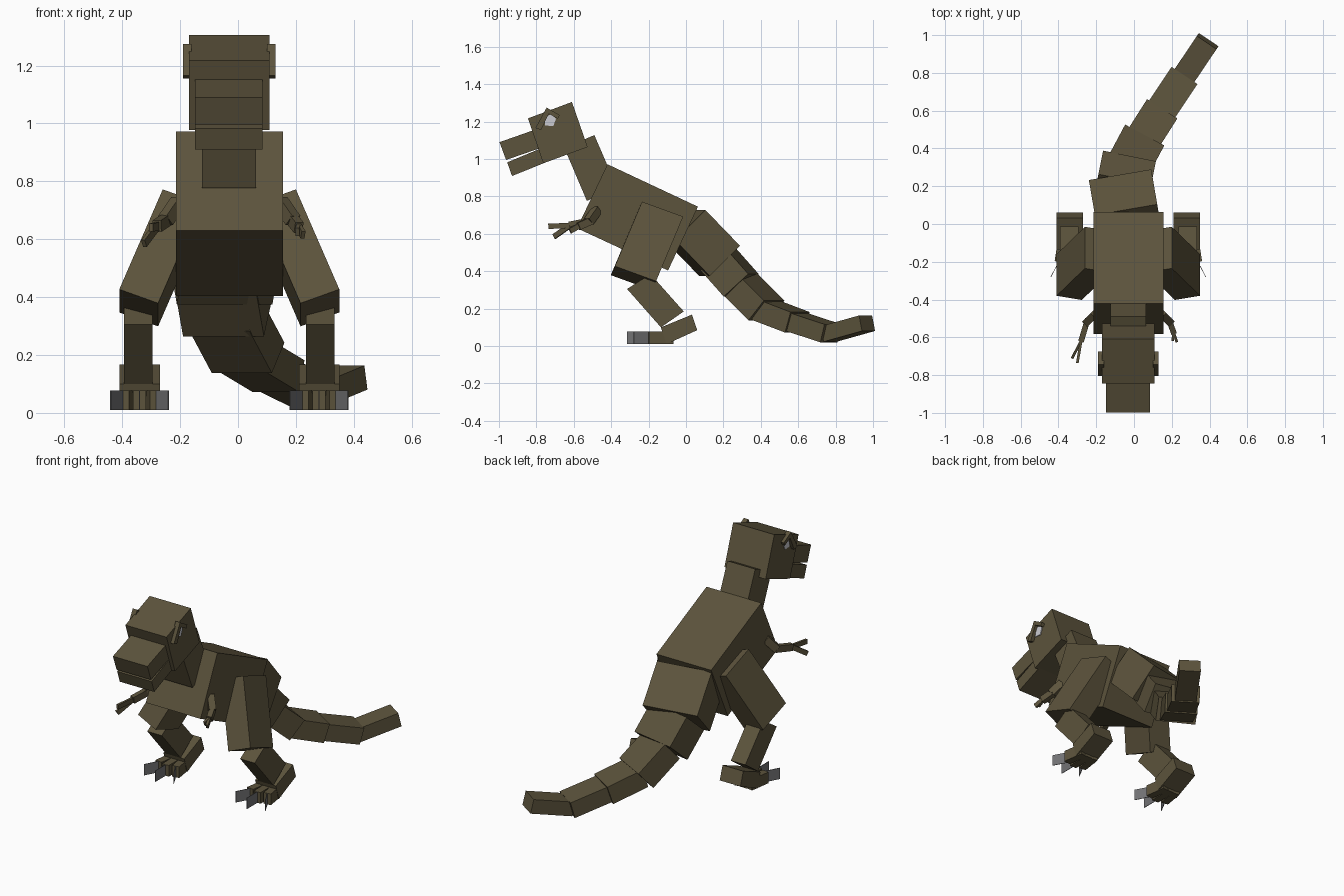
import bpy
from mathutils import Vector as V

if "Cube" in bpy.data.objects:
    bpy.data.objects.remove(bpy.data.objects["Cube"])

CX = -0.03  # mirror plane of the body


def material(name, col):
    m = bpy.data.materials.new(name)
    m.diffuse_color = (*col, 1)
    m.use_nodes = True
    m.node_tree.nodes["Principled BSDF"].inputs["Base Color"].default_value = m.diffuse_color
    return m


HIDE = material("olive brown hide", (0.107, 0.087, 0.045))
CLAW = material("grey claw", (0.17, 0.17, 0.175))
EYE = material("pale eye", (0.6, 0.6, 0.64))

QUADS = [(0, 1, 3, 2), (4, 6, 7, 5), (0, 4, 5, 1), (2, 3, 7, 6), (0, 2, 6, 4), (1, 5, 7, 3)]


def mesh(name, verts, faces, mat):
    import bmesh
    me = bpy.data.meshes.new(name)
    me.from_pydata([tuple(v) for v in verts], [], faces)
    bm = bmesh.new()
    bm.from_mesh(me)
    bmesh.ops.recalc_face_normals(bm, faces=bm.faces)
    bm.to_mesh(me)
    bm.free()
    me.materials.append(mat)
    ob = bpy.data.objects.new(name, me)
    bpy.context.collection.objects.link(ob)
    return ob


def block(name, corner, u, v, w, mat=HIDE):
    """Box from one corner and three edge vectors."""
    c, u, v, w = V(corner), V(u), V(v), V(w)
    pts = [c + u * i + v * j + w * k for i in (0, 1) for j in (0, 1) for k in (0, 1)]
    return mesh(name, pts, QUADS, mat)


def slab(name, prof, x0, x1, mat=HIDE):
    """Side profile (y, z) extruded across x."""
    n = len(prof)
    pts = [(x, y, z) for x in (x0, x1) for y, z in prof]
    faces = [tuple(range(n)), tuple(range(n, 2 * n))]
    faces += [(i, (i + 1) % n, n + (i + 1) % n, n + i) for i in range(n)]
    return mesh(name, pts, faces, mat)


def beam(name, a, b, width, height, mat=HIDE, ext=0.0):
    """Box running from a to b."""
    a, b = V(a), V(b)
    d = (b - a).normalized()
    a = a - d * ext
    side = d.cross(V((0, 0, 1))).normalized()
    up = side.cross(d)
    return block(name, a - side * width / 2 - up * height / 2,
                 side * width, up * height, b - a, mat)


def mx(p, s):
    """Place a right-hand point on side s of the body."""
    return (CX + s * (p[0] - CX), p[1], p[2])


# Torso, neck and head
slab("torso", [(-0.42, 0.972), (0.064, 0.745), (-0.096, 0.404), (-0.583, 0.63)], -0.215, 0.155)
slab("neck", [(-0.49, 1.128), (-0.65, 1.058), (-0.53, 0.776), (-0.37, 0.85)], -0.125, 0.063)
slab("head", [(-0.61, 1.305), (-0.845, 1.217), (-0.763, 0.977), (-0.526, 1.064)], -0.17, 0.108)
slab("upper_jaw", [(-0.997, 1.09), (-0.818, 1.153), (-0.78, 1.058), (-0.962, 0.995)], -0.148, 0.085)
slab("lower_jaw", [(-0.956, 0.982), (-0.78, 1.055), (-0.752, 0.981), (-0.93, 0.909)], -0.148, 0.085)

for s, label in ((1, "right"), (-1, "left")):
    def x(v):
        return CX + s * (v - CX)

    # Eye plate with a raised brow around its front and top
    slab(label + "_eye", [(-0.755, 1.18), (-0.75, 1.225), (-0.72, 1.24), (-0.695, 1.215), (-0.71, 1.175)],
         x(0.107), x(0.113), EYE)
    slab(label + "_brow_front", [(-0.805, 1.165), (-0.745, 1.275), (-0.73, 1.25), (-0.775, 1.155)],
         x(0.1), x(0.13))
    slab(label + "_brow_top", [(-0.745, 1.275), (-0.675, 1.235), (-0.685, 1.215), (-0.74, 1.245)],
         x(0.1), x(0.13))

    # Leg: splayed thigh, shin, heel
    block(label + "_thigh", mx((0.2, -0.235, 0.772), s), (-s * 0.134, -0.022, -0.048),
          (0, 0.22, -0.08), (s * 0.15, -0.145, -0.345))
    slab(label + "_shin", [(-0.315, 0.305), (-0.134, 0.1), (-0.012, 0.185), (-0.19, 0.385)],
         x(0.235), x(0.333))
    slab(label + "_heel", [(-0.134, 0.1), (0.032, 0.168), (0.06, 0.085), (-0.105, 0.01)],
         x(0.21), x(0.35))

    # Three splayed toes, each with a thin upright claw
    for i, spread in enumerate((-1, 0, 1)):
        root = V((0.28 + spread * 0.038, -0.07, 0.044))
        tip = V((0.28 + spread * 0.058, -0.2 - 0.015 * (spread == 0), 0.044))
        end = V((0.28 + spread * 0.1, -0.28 - 0.035 * (spread == 0), 0.044))
        beam(f"{label}_toe_{i}", mx(root, s), mx(tip, s), 0.045, 0.068)
        beam(f"{label}_toe_claw_{i}", mx(tip, s), mx(end, s), 0.003, 0.068, CLAW)

# Arms: each a bent chain ending in small fingers
arms = {
    "left": ([(-0.205, -0.475, 0.73), (-0.25, -0.52, 0.665), (-0.28, -0.62, 0.645)],
             [(-0.30, -0.735, 0.64), (-0.325, -0.705, 0.585)]),
    "right": ([(0.145, -0.475, 0.73), (0.19, -0.52, 0.665), (0.21, -0.575, 0.64)],
              [(0.225, -0.62, 0.615), (0.205, -0.615, 0.625)]),
}
for label, (path, fingers) in arms.items():
    beam(label + "_upper_arm", path[0], path[1], 0.04, 0.045)
    beam(label + "_forearm", path[1], path[2], 0.03, 0.04, ext=0.015)
    for i, f in enumerate(fingers):
        beam(f"{label}_finger_{i}", path[2], f, 0.014, 0.028, ext=0.01)

# Tail: tapering boxes along a curve that swings to one side
joints = [(-0.03, 0.005, 0.636), (-0.06, 0.18, 0.455), (-0.037, 0.295, 0.325), (0.035, 0.43, 0.19),
          (0.14, 0.595, 0.127), (0.26, 0.775, 0.068), (0.39, 0.968, 0.122)]
sizes = [(0.335, 0.23), (0.285, 0.18), (0.235, 0.14), (0.19, 0.115), (0.165, 0.1), (0.125, 0.085)]
for i, (w, h) in enumerate(sizes):
    beam(f"tail_{i + 1}", joints[i], joints[i + 1], w, h, ext=0.015)
